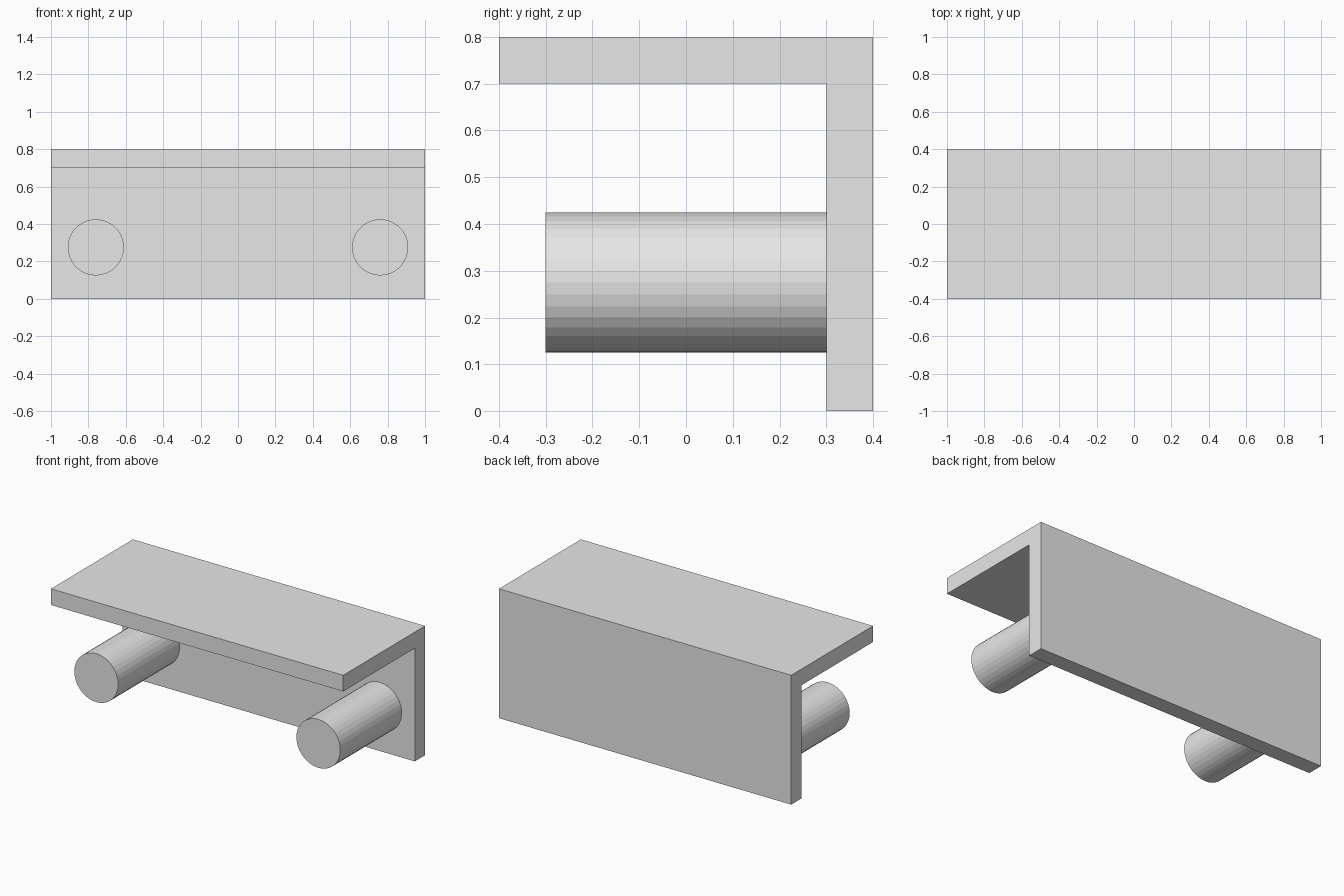
import bpy
import bmesh
from math import pi
from mathutils import Matrix

cube = bpy.data.objects.get("Cube")
if cube:
    bpy.data.objects.remove(cube, do_unlink=True)

# Single light grey material
GREY = (0.8, 0.8, 0.8, 1)
grey = bpy.data.materials.new("light_grey")
grey.use_nodes = True
grey.diffuse_color = GREY
for node in grey.node_tree.nodes:
    if node.type == 'BSDF_PRINCIPLED':
        node.inputs["Base Color"].default_value = GREY


def finish(bm, name):
    bmesh.ops.recalc_face_normals(bm, faces=bm.faces[:])
    mesh = bpy.data.meshes.new(name)
    bm.to_mesh(mesh)
    bm.free()
    mesh.materials.append(grey)
    obj = bpy.data.objects.new(name, mesh)
    bpy.context.collection.objects.link(obj)
    return obj


# Angle bracket: L-shaped side profile (y, z) extruded along x
profile = [(-0.4, 0.8), (-0.4, 0.7), (0.3, 0.7), (0.3, 0), (0.4, 0), (0.4, 0.8)]
bm = bmesh.new()
face = bm.faces.new([bm.verts.new((-1, y, z)) for y, z in profile])
extruded = bmesh.ops.extrude_face_region(bm, geom=[face], use_keep_orig=True)
moved = [g for g in extruded["geom"] if isinstance(g, bmesh.types.BMVert)]
bmesh.ops.translate(bm, verts=moved, vec=(2, 0, 0))
finish(bm, "angle_bracket")

# Round pegs reaching forward from the back plate
for name, x in (("left_peg", 0.76), ("right_peg", -0.76)):
    bm = bmesh.new()
    bmesh.ops.create_cone(
        bm, cap_ends=True, segments=36, radius1=0.15, radius2=0.15, depth=0.6,
        matrix=Matrix.Translation((x, 0, 0.275)) @ Matrix.Rotation(pi / 2, 4, 'X'))
    finish(bm, name)
